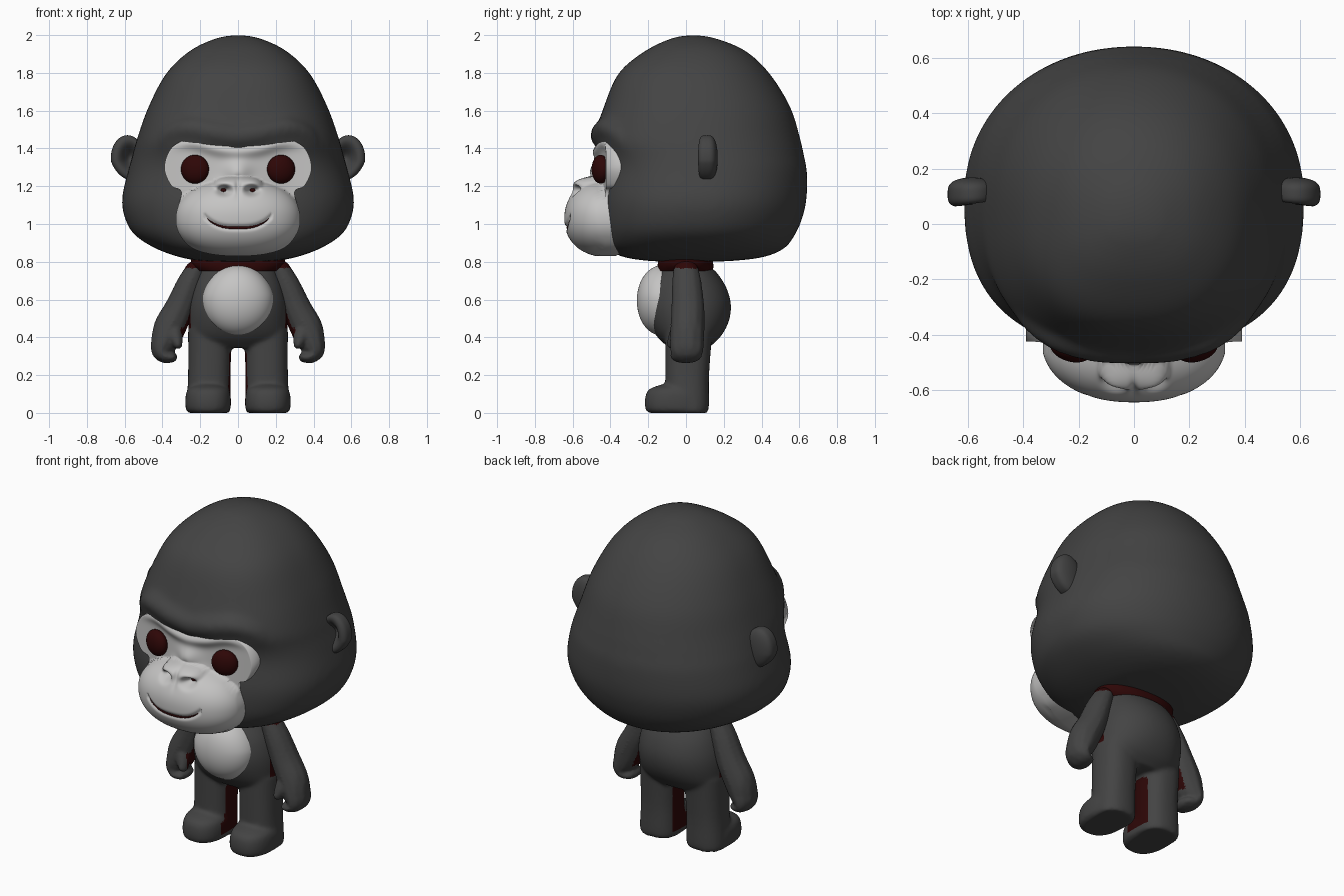
import bpy, bmesh, math
from mathutils import Matrix

if "Cube" in bpy.data.objects:
    bpy.data.objects.remove(bpy.data.objects["Cube"])


def material(name, r, g, b):
    m = bpy.data.materials.new(name)
    m.use_nodes = True
    m.diffuse_color = (r, g, b, 1)
    m.node_tree.nodes["Principled BSDF"].inputs["Base Color"].default_value = (r, g, b, 1)
    return m


FUR = material("charcoal fur", 0.057, 0.057, 0.057)
SKIN = material("pale grey skin", 0.56, 0.555, 0.55)
RED = material("dark maroon", 0.027, 0.002, 0.002)


def spline(pts, steps, closed=False):
    """Catmull-Rom interpolation of tuples of any length."""
    n = len(pts)
    out = []
    for i in range(n if closed else n - 1):
        ids = [i - 1, i, i + 1, i + 2]
        a, b, c, d = [pts[k % n] if closed else pts[min(max(k, 0), n - 1)] for k in ids]
        for s in range(steps):
            t = s / steps
            out.append(tuple(
                q + 0.5 * t * (r - p + t * (2 * p - 5 * q + 4 * r - w + t * (3 * (q - r) + w - p)))
                for p, q, r, w in zip(a, b, c, d)))
    return out if closed else out + [tuple(pts[-1])]


def power(v, e):
    return math.copysign(abs(v) ** e, v)


def loft(bm, rings, front=2.4, rear=2.4, segs=72, steps=5):
    """Skin superellipse rings given as (z, centre x, half width, front y, back y)."""
    loops = []
    for z, cx, rx, y0, y1 in spline(rings, steps):
        loop = []
        for k in range(segs):
            a = 2 * math.pi * k / segs
            e = 2 / (rear if math.sin(a) > 0 else front)
            x = cx + rx * power(math.cos(a), e)
            y = (y0 + y1) / 2 + (y1 - y0) / 2 * power(math.sin(a), e)
            loop.append(bm.verts.new((x, y, z)))
        loops.append(loop)
    for lo, hi in zip(loops, loops[1:]):
        for k in range(segs):
            j = (k + 1) % segs
            bm.faces.new((lo[k], lo[j], hi[j], hi[k]))
    bm.faces.new(loops[0][::-1])
    bm.faces.new(loops[-1])


def ball(bm, centre, radii, turn=0, sub=3):
    m = Matrix.Translation(centre) @ Matrix.Rotation(turn, 4, 'Z') @ Matrix.Diagonal((*radii, 1))
    return bmesh.ops.create_icosphere(bm, subdivisions=sub, radius=1, matrix=m)["verts"]


def chain(bm, pts, steps=5):
    """Overlapping balls along a path of (x, y, z, radius, y radius)."""
    for x, y, z, r, ry in spline(pts, steps):
        ball(bm, (x, y, z), (r, ry, r), sub=2)


def finish(bm, name, mats, voxel=0, smooth=0, rule=None):
    bmesh.ops.recalc_face_normals(bm, faces=bm.faces)
    me = bpy.data.meshes.new(name)
    bm.to_mesh(me)
    bm.free()
    ob = bpy.data.objects.new(name, me)
    bpy.context.collection.objects.link(ob)
    if voxel:
        rm = ob.modifiers.new("fuse", 'REMESH')
        rm.mode = 'VOXEL'
        rm.voxel_size = voxel
        sm = ob.modifiers.new("soften", 'SMOOTH')
        sm.factor, sm.iterations = 0.5, smooth
        deps = bpy.context.evaluated_depsgraph_get()
        fused = bpy.data.meshes.new_from_object(ob.evaluated_get(deps))
        ob.modifiers.clear()
        ob.data = fused
    ob.data.materials.clear()
    for m in mats:
        ob.data.materials.append(m)
    for p in ob.data.polygons:
        p.use_smooth = True
        p.material_index = 1 if rule and rule(p.center, p.normal) else 0


# Head with heavy brow
bm = bmesh.new()
loft(bm, [(z, 0, rx, y0, y1) for z, rx, y0, y1 in [
    (0.80, 0.05, -0.08, 0.08), (0.805, 0.2, -0.2, 0.25), (0.825, 0.31, -0.33, 0.41),
    (0.87, 0.435, -0.42, 0.52), (0.94, 0.545, -0.445, 0.575), (1.02, 0.595, -0.455, 0.612),
    (1.13, 0.615, -0.455, 0.638), (1.28, 0.582, -0.435, 0.64), (1.36, 0.56, -0.45, 0.625),
    (1.45, 0.535, -0.485, 0.605), (1.62, 0.474, -0.435, 0.552), (1.8, 0.378, -0.355, 0.44),
    (1.92, 0.25, -0.21, 0.31), (1.985, 0.11, -0.07, 0.15), (2.0, 0.02, 0.02, 0.06)]],
    front=2.5, rear=2.1)
for s in (-1, 1):
    chain(bm, [(s * x, y, z, r, r) for x, y, z, r in [
        (0, -0.45, 1.465, 0.062), (0.13, -0.443, 1.485, 0.062), (0.26, -0.41, 1.505, 0.06),
        (0.36, -0.35, 1.47, 0.05), (0.41, -0.3, 1.4, 0.035)]], 8)
finish(bm, "head", [FUR], 0.016, 20)

# Ears, thick rimmed and hollowed at the front
for s, side in ((1, "left"), (-1, "right")):
    bm = bmesh.new()
    for v in ball(bm, (s * 0.585, 0.108, 1.35), (0.088, 0.06, 0.12), sub=5):
        dx, dz = s * v.co.x - 0.585, v.co.z - 1.35
        v.co.y = 0.108 + 0.06 * power((v.co.y - 0.108) / 0.06, 0.6)
        if v.co.y < 0.108:
            v.co.y += 0.09 * math.exp(-((dx + 0.015) / 0.045) ** 2 - (dz / 0.065) ** 2)
        v.co.x -= s * 0.25 * max(0, -dz - 0.02)
    finish(bm, side + "_ear", [FUR])


# Face relief: eye band, muzzle, nose, bridge, nostrils and lip groove
def mouth_z(x):
    return 0.98 + 0.05 * abs(x / 0.165) ** 3


def dome(x, z, cz, rx, rz, depth, n):
    d = abs(x / rx) ** n + abs((z - cz) / rz) ** n
    return depth * max(0, 1 - d) ** (1 / n)


def bell(u, v=0):
    return math.exp(-u * u - v * v)


def face_y(x, z):
    ax = abs(x)
    band = -0.465 + 0.66 * x * x
    band -= 0.025 * bell((z - 1.385 - 0.04 * bell((ax - 0.25) / 0.12)) / 0.035)
    band -= 0.045 * bell(x / 0.07, (z - 1.27) / 0.07)
    muzzle = -0.412 - dome(x, z, 1.03, 0.335, 0.205, 0.232, 2.2)
    nose = -0.42 - dome(x, z, 1.17, 0.145, 0.085, 0.185, 2.8)
    k = 0.01
    y = -k * math.log(sum(math.exp(-v / k) for v in (band, muzzle, nose)))
    y -= 0.02 * bell((ax - 0.085) / 0.045, (z - 1.2) / 0.04)
    y += 0.085 * bell((ax - 0.075) / 0.034, (z - 1.18) / 0.024)
    y += 0.015 * bell(x / 0.015, (z - 1.2) / 0.05)
    if ax < 0.18:
        y += 0.012 * bell((z - mouth_z(x)) / 0.013)
    return y


half = [(0.13, 1.432), (0.25, 1.45), (0.35, 1.405), (0.39, 1.3), (0.355, 1.205), (0.3, 1.168),
        (0.328, 1.05), (0.317, 0.96), (0.25, 0.877), (0.14, 0.84)]
outline = [(0, 1.405)] + half + [(0, 0.83)] + [(-x, z) for x, z in reversed(half)]
outline = spline(outline, 7, closed=True)
bm = bmesh.new()
RINGS = 54
loops = []
for i in range(1, RINGS + 2):
    t = min(i, RINGS) / RINGS
    loop = []
    for ox, oz in outline:
        x, z = ox * t, 1.15 + (oz - 1.15) * t
        back = 0.1 if i > RINGS else 0
        loop.append(bm.verts.new((x, face_y(x, z) + back, z)))
    loops.append(loop)
hub = bm.verts.new((0, face_y(0, 1.15), 1.15))
count = len(outline)
for k in range(count):
    j = (k + 1) % count
    bm.faces.new((hub, loops[0][k], loops[0][j]))
    for a, b in zip(loops, loops[1:]):
        bm.faces.new((a[k], b[k], b[j], a[j]))
finish(bm, "face", [SKIN])

# Eyes, nostrils and mouth line
for s, side in ((1, "left"), (-1, "right")):
    bm = bmesh.new()
    ball(bm, (s * 0.228, -0.452, 1.29), (0.076, 0.045, 0.076), s * 0.28, sub=4)
    finish(bm, side + "_eye", [RED])
    bm = bmesh.new()
    ball(bm, (s * 0.075, face_y(0.075, 1.18), 1.18), (0.026, 0.014, 0.018))
    finish(bm, side + "_nostril", [RED])
bm = bmesh.new()
for i in range(-40, 41):
    x = 0.162 * i / 40
    r = 0.004 + 0.006 * (1 - (i / 40) ** 2)
    ball(bm, (x, face_y(x, mouth_z(x)), mouth_z(x)), (r, 0.006, r), sub=1)
finish(bm, "mouth", [RED], 0.004, 2)

# Torso, legs and feet
bm = bmesh.new()
loft(bm, [(z, 0, rx, y0, y1) for z, rx, y0, y1 in [
    (0.345, 0.18, -0.09, 0.12), (0.4, 0.25, -0.15, 0.18), (0.48, 0.262, -0.195, 0.225),
    (0.57, 0.26, -0.212, 0.238), (0.66, 0.24, -0.195, 0.215), (0.74, 0.21, -0.15, 0.165),
    (0.77, 0.2, -0.13, 0.13)]], 2.1, 2.1)
for s in (-1, 1):
    loft(bm, [(z, s * cx, rx, -0.11, y1) for z, cx, rx, y1 in [
        (0, 0.156, 0.1, 0.1), (0.02, 0.156, 0.116, 0.12), (0.2, 0.152, 0.112, 0.122),
        (0.44, 0.148, 0.116, 0.14)]])
    loft(bm, [(z, s * 0.158, rx, y0, 0.11) for z, rx, y0 in [
        (0, 0.1, -0.195), (0.02, 0.118, -0.215), (0.08, 0.12, -0.216),
        (0.125, 0.108, -0.195), (0.15, 0.07, -0.13)]])


def body_red(c, n):
    inward = -math.copysign(1, c.x) * n.x
    inner_leg = 0.04 < c.z < 0.34 and abs(c.x) < 0.11 and c.y > -0.1 and inward > 0.93
    flank = 0.45 < c.z < 0.72 and abs(c.y) < 0.05 and inward < -0.8
    return inner_leg or flank


finish(bm, "body", [FUR, RED], 0.011, 7, body_red)

# Belly patch, a full egg shape
bm = bmesh.new()
for v in ball(bm, (0, -0.08, 0.595), (0.192, 0.18, 0.192), sub=5):
    v.co.y = -0.08 + 0.18 * power((v.co.y + 0.08) / 0.18, 0.75)
    v.co.x *= 1 - 0.5 * max(0, v.co.z - 0.62)
finish(bm, "belly", [SKIN])

# Neck, flaring over the shoulders
bm = bmesh.new()
loft(bm, [(0.75, 0, 0.215, -0.145, 0.14), (0.785, 0, 0.245, -0.15, 0.145),
          (0.85, 0, 0.25, -0.14, 0.13)], 2.2, 2.2)
finish(bm, "neck", [RED])

# Arms with curled hands
for s, side in ((1, "left"), (-1, "right")):
    bm = bmesh.new()
    chain(bm, [(s * x, y, z, r, ry) for x, y, z, r, ry in [
        (0.225, 0.0, 0.755, 0.055, 0.07), (0.262, 0.005, 0.67, 0.07, 0.082),
        (0.312, 0.01, 0.55, 0.08, 0.09), (0.362, 0.008, 0.45, 0.087, 0.092),
        (0.388, 0.005, 0.38, 0.075, 0.092), (0.407, 0.005, 0.33, 0.052, 0.088),
        (0.385, 0.0, 0.298, 0.036, 0.084), (0.35, -0.005, 0.295, 0.029, 0.075)]])
    chain(bm, [(s * 0.34, -0.04, 0.42, 0.05, 0.05), (s * 0.325, -0.06, 0.385, 0.033, 0.04),
               (s * 0.318, -0.068, 0.362, 0.025, 0.035)])
    finish(bm, side + "_arm", [FUR, RED], 0.009, 5,
           lambda c, n: c.z > 0.765 or
           -s * n.x > 0.75 and 0.36 < c.z < 0.72 and abs(c.y) < 0.065)
